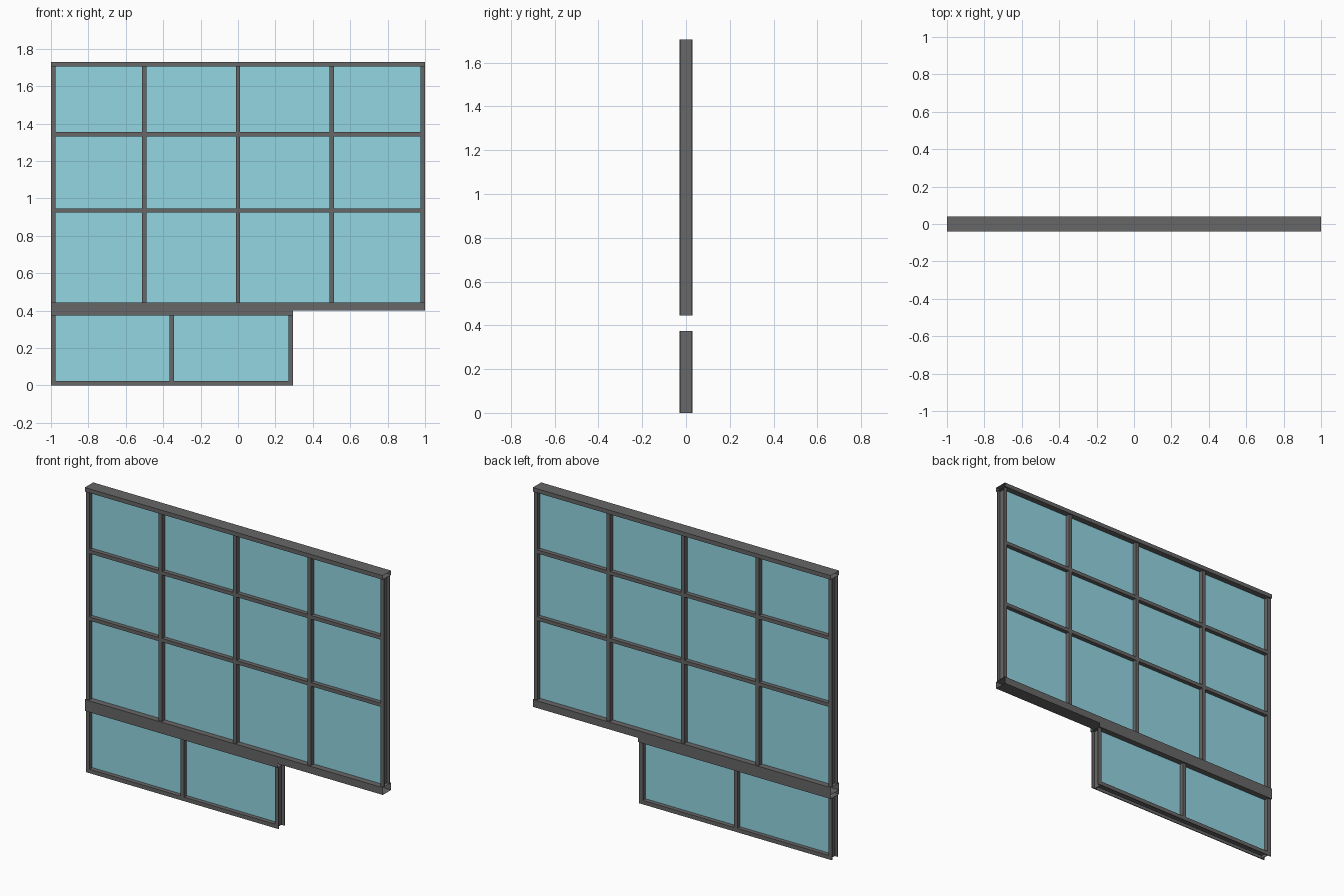
import bpy, bmesh

if "Cube" in bpy.data.objects:
    bpy.data.objects.remove(bpy.data.objects["Cube"])

def material(name, color):
    m = bpy.data.materials.new(name)
    m.diffuse_color = color
    m.use_nodes = True
    m.node_tree.nodes["Principled BSDF"].inputs["Base Color"].default_value = m.diffuse_color
    return m

METAL = material("dark_metal", (0.135, 0.135, 0.135, 1))
GLASS = material("tinted_glass", (0.294, 0.67, 0.76, 0.7))

def finish(name, bm, mat):
    bmesh.ops.recalc_face_normals(bm, faces=bm.faces[:])
    me = bpy.data.meshes.new(name)
    bm.to_mesh(me)
    bm.free()
    ob = bpy.data.objects.new(name, me)
    me.materials.append(mat)
    bpy.context.collection.objects.link(ob)
    return ob

def box(name, x0, x1, y, z0, z1, mat=METAL, open_ends=False):
    """Box spanning -y..y; open_ends leaves the x ends uncapped."""
    bm = bmesh.new()
    bmesh.ops.create_cube(bm, size=1)
    for v in bm.verts:
        v.co = (x1 if v.co.x > 0 else x0, y if v.co.y > 0 else -y, z1 if v.co.z > 0 else z0)
    if open_ends:
        bm.normal_update()
        bmesh.ops.delete(bm, geom=[f for f in bm.faces if abs(f.normal.x) > 0.9], context='FACES_ONLY')
    return finish(name, bm, mat)

def channel(name, outer, inner, a, b, vertical):
    """U channel, web at 'inner', open towards 'outer', running from a to b."""
    t = 0.005
    w = inner + (t if outer > inner else -t)
    d = D
    prof = [(outer, -d), (inner, -d), (inner, d), (outer, d),
            (outer, d - t), (w, d - t), (w, -d + t), (outer, -d + t)]
    bm = bmesh.new()
    def ring(s):
        return [bm.verts.new((p, y, s) if vertical else (s, y, p)) for p, y in prof]
    r0, r1 = ring(a), ring(b)
    n = len(prof)
    for i in range(n):
        j = (i + 1) % n
        bm.faces.new((r0[i], r0[j], r1[j], r1[i]))
    bm.faces.new(r0)
    bm.faces.new(r1)
    return finish(name, bm, METAL)

D = 0.03          # half depth of the frame
W = 0.024         # face width of the bars
H = W / 2
R = 0.293         # right end of the lower window
TOP, SILL, HEAD = 1.705, 0.444, 0.375

# deep hollow rails, open at the ends
box("top_rail", -1, 1, 0.04, TOP, 1.73, open_ends=True)
box("transom_beam", -1, 1, 0.04, 0.40, SILL, open_ends=True)
box("lower_head_rail", -1, R, 0.04, HEAD, 0.40, open_ends=True)

# side posts and bottom rail, channels facing outwards
for tag, z0, z1, right in (("upper", SILL, TOP, 1), ("lower", 0, HEAD, R)):
    channel(tag + "_left_post", -1, -1 + W, z0, z1, True)
    channel(tag + "_right_post", right, right - W, z0, z1, True)
channel("bottom_rail", 0, W, -1 + W, R - W, False)

# upper mullions and the short bars between them
xs = [-0.5, 0, 0.5]
for x in xs:
    box("upper_mullion", x - H, x + H, D, SILL, TOP)
starts = [-1 + W] + [x + H for x in xs]
ends = [x - H for x in xs] + [1 - W]
zs = [0.936, 1.343]
for z in zs:
    for x0, x1 in zip(starts, ends):
        box("cross_bar", x0, x1, D, z - 0.011, z + 0.011)

# lower mullion
c = (R - 1) / 2
box("lower_mullion", c - H, c + H, D, W, HEAD)

# glass panes
rows = zip([SILL] + [z + 0.011 for z in zs], [z - 0.011 for z in zs] + [TOP])
for z0, z1 in rows:
    for x0, x1 in zip(starts, ends):
        box("upper_pane", x0, x1, 0.004, z0, z1, GLASS)
for x0, x1 in ((-1 + W, c - H), (c + H, R - W)):
    box("lower_pane", x0, x1, 0.004, W, HEAD, GLASS)
